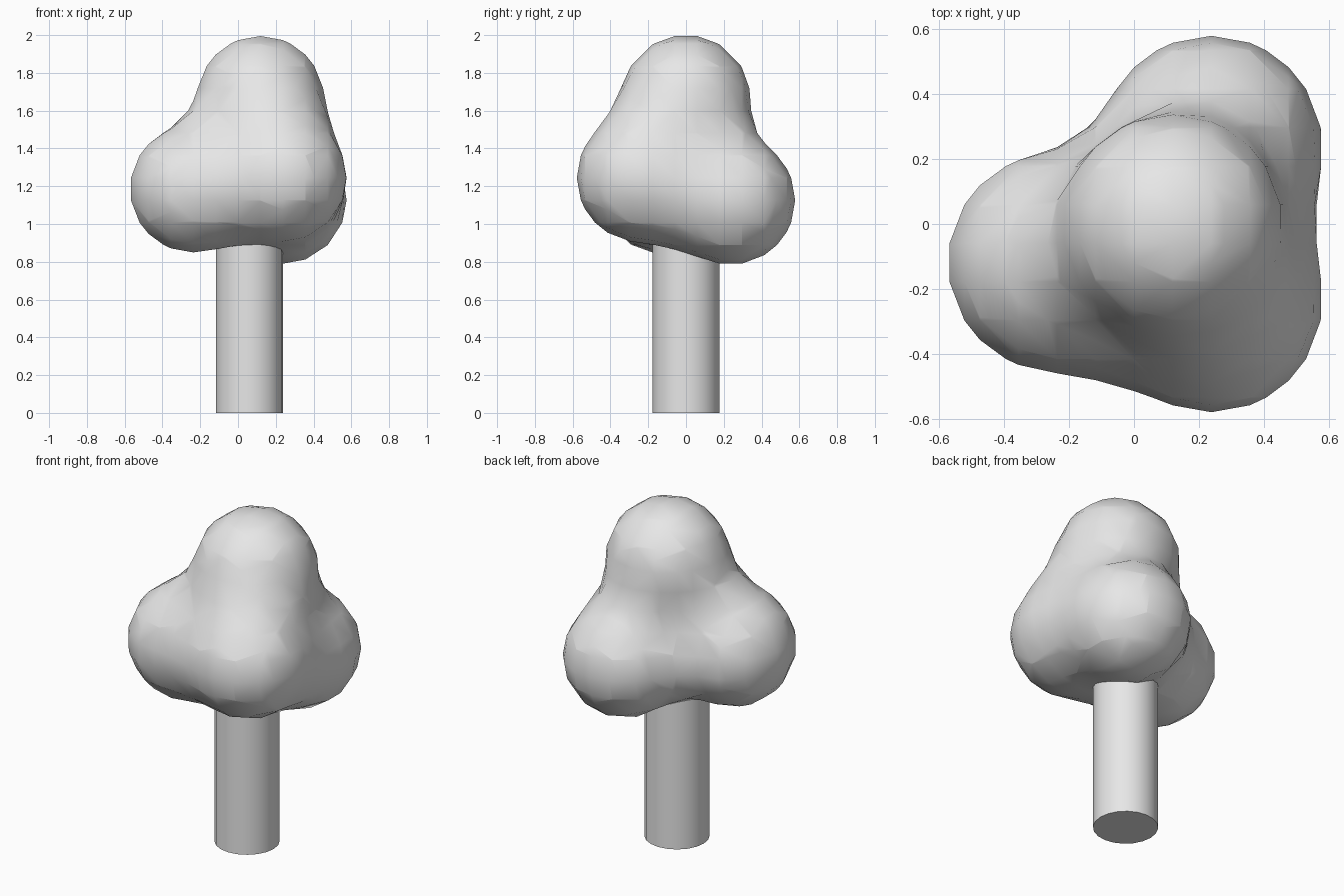
import bpy
from mathutils import Vector

cube = bpy.data.objects.get("Cube")
if cube:
    bpy.data.objects.remove(cube, do_unlink=True)

S = 0.5926                      # overall scale
AXIS_X = 0.06                   # trunk axis

grey = bpy.data.materials.new("plain_grey")
grey.use_nodes = True
grey.diffuse_color = (0.8, 0.8, 0.8, 1)
grey.node_tree.nodes["Principled BSDF"].inputs["Base Color"].default_value = (0.8, 0.8, 0.8, 1)

# Trunk: plain cylinder reaching into the crown
trunk_height = 2 * S
bpy.ops.mesh.primitive_cylinder_add(vertices=20, radius=0.3 * S, depth=trunk_height,
                                    location=(AXIS_X, 0, trunk_height / 2))
trunk = bpy.context.object
trunk.name = "trunk"
trunk.data.materials.append(grey)
bpy.ops.object.shade_smooth_by_angle()

# Crown: four equal blobs melted together, then turned into a mesh
blobs = bpy.data.metaballs.new("crown_blobs")
blobs.resolution = blobs.render_resolution = 0.2 * S
blobs.threshold = 0.6
for centre in [(-0.5, -0.2, 0), (0.3, -0.4, 0.1), (0.3, 0.4, -0.1), (0.1, 0, 0.8)]:
    ball = blobs.elements.new(type='BALL')
    ball.co = Vector(centre) * S
    ball.radius = S
    ball.stiffness = 2
source = bpy.data.objects.new("crown_blobs", blobs)
bpy.context.collection.objects.link(source)
bpy.context.view_layer.update()
depsgraph = bpy.context.evaluated_depsgraph_get()
mesh = bpy.data.meshes.new_from_object(source.evaluated_get(depsgraph))
bpy.data.objects.remove(source, do_unlink=True)

crown = bpy.data.objects.new("crown", mesh)
bpy.context.collection.objects.link(crown)
crown.location = (AXIS_X, 0, trunk_height)
mesh.materials.clear()
mesh.materials.append(grey)
mesh.shade_smooth()
